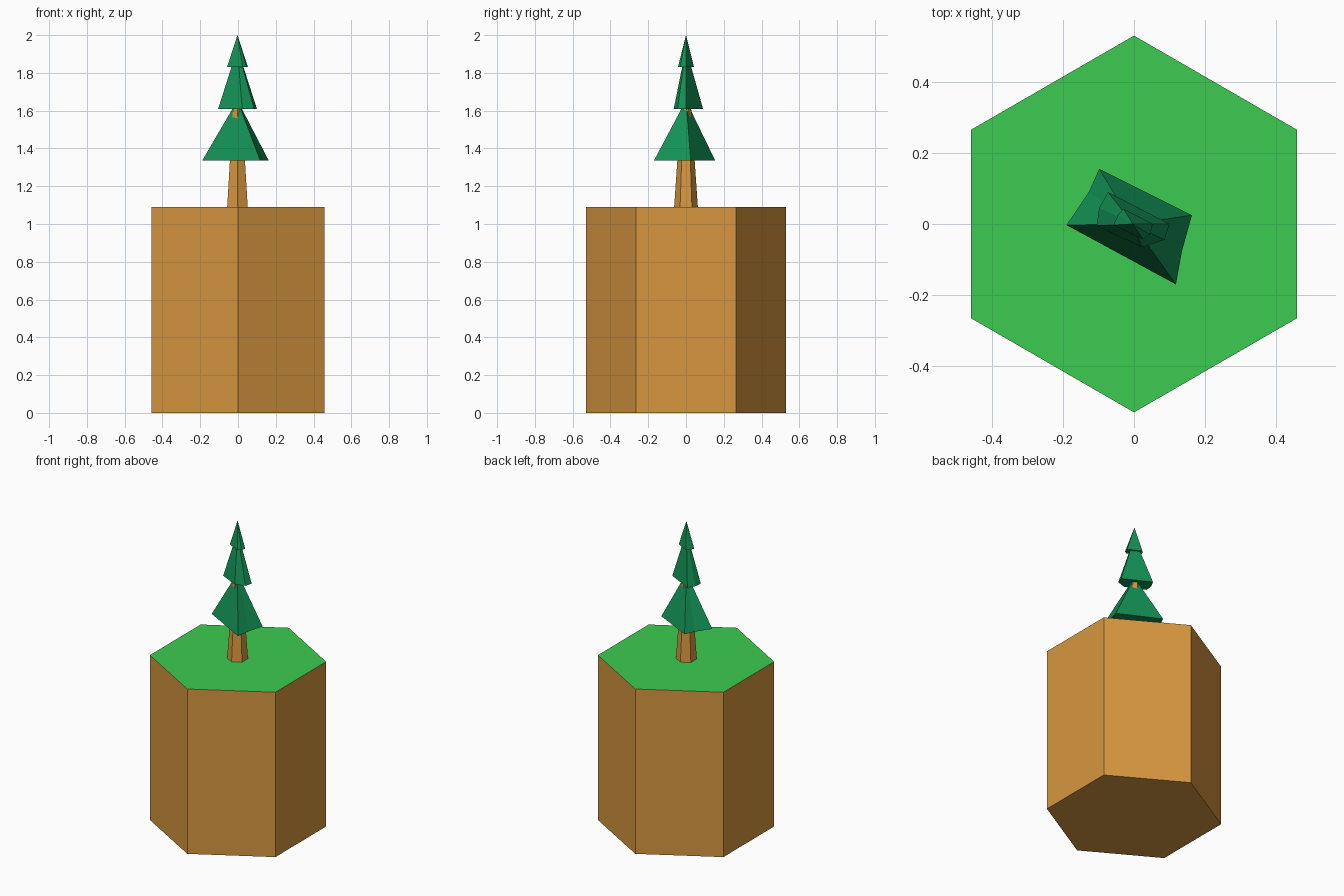
import bpy, math

if "Cube" in bpy.data.objects:
    bpy.data.objects.remove(bpy.data.objects["Cube"])


def material(name, rgb):
    m = bpy.data.materials.new(name)
    m.diffuse_color = (*rgb, 1)
    m.use_nodes = True
    m.node_tree.nodes["Principled BSDF"].inputs["Base Color"].default_value = m.diffuse_color
    return m


wood = material("earth_and_wood", (0.68, 0.31, 0.05))
grass = material("grass", (0.045, 0.60, 0.08))
needles = material("needles", (0.006, 0.28, 0.09))


def loft(name, rings, mats, apex=None):
    """Closed flat-shaded solid through equal-sided rings, optionally ending in a point."""
    n = len(rings[0])
    verts = [p for r in rings for p in r]
    faces = [tuple(reversed(range(n)))]
    for k in range(len(rings) - 1):
        for i in range(n):
            j = (i + 1) % n
            faces.append((k * n + i, k * n + j, (k + 1) * n + j, (k + 1) * n + i))
    base = (len(rings) - 1) * n
    if apex:
        verts.append(apex)
        faces += [(base + i, base + (i + 1) % n, len(verts) - 1) for i in range(n)]
    else:
        faces.append(tuple(range(base, base + n)))
    me = bpy.data.meshes.new(name)
    me.from_pydata(verts, [], faces)
    for m in mats:
        me.materials.append(m)
    me.polygons[-1].material_index = len(mats) - 1
    ob = bpy.data.objects.new(name, me)
    bpy.context.collection.objects.link(ob)
    return ob


def hexagon(r, z, cx=0.0):
    angles = [math.radians(30 + 60 * i) for i in range(6)]
    return [(cx + r * math.cos(a), r * math.sin(a), z) for a in angles]


# Hexagonal ground tile: earth sides, grass top
loft("ground_tile", [hexagon(0.53, 0), hexagon(0.53, 1.09)], [wood, grass])

# Tapered trunk, running up into the second tier
loft("trunk", [hexagon(0.063, 1.085, -0.003), hexagon(0.026, 1.63, -0.003)], [wood])

# Irregular foliage tiers: base outline (counter-clockwise), base height, apex height
tiers = [
    ("lower_foliage", 1.335, 1.655,
     [(-0.19, -0.003), (0.118, -0.17), (0.135, -0.076),
      (0.163, 0.025), (-0.098, 0.155), (-0.127, 0.09)]),
    ("middle_foliage", 1.61, 1.93,
     [(-0.105, -0.005), (0.022, -0.065), (0.085, -0.045),
      (0.10, 0.0), (-0.073, 0.09), (-0.098, 0.045)]),
    ("top_foliage", 1.83, 2.0,
     [(-0.058, -0.003), (0.025, -0.043), (0.045, -0.03),
      (0.053, 0.0), (-0.03, 0.043), (-0.045, 0.025)]),
]
for name, z, top, outline in tiers:
    loft(name, [[(x, y, z) for x, y in outline]], [needles], apex=(-0.003, 0, top))
